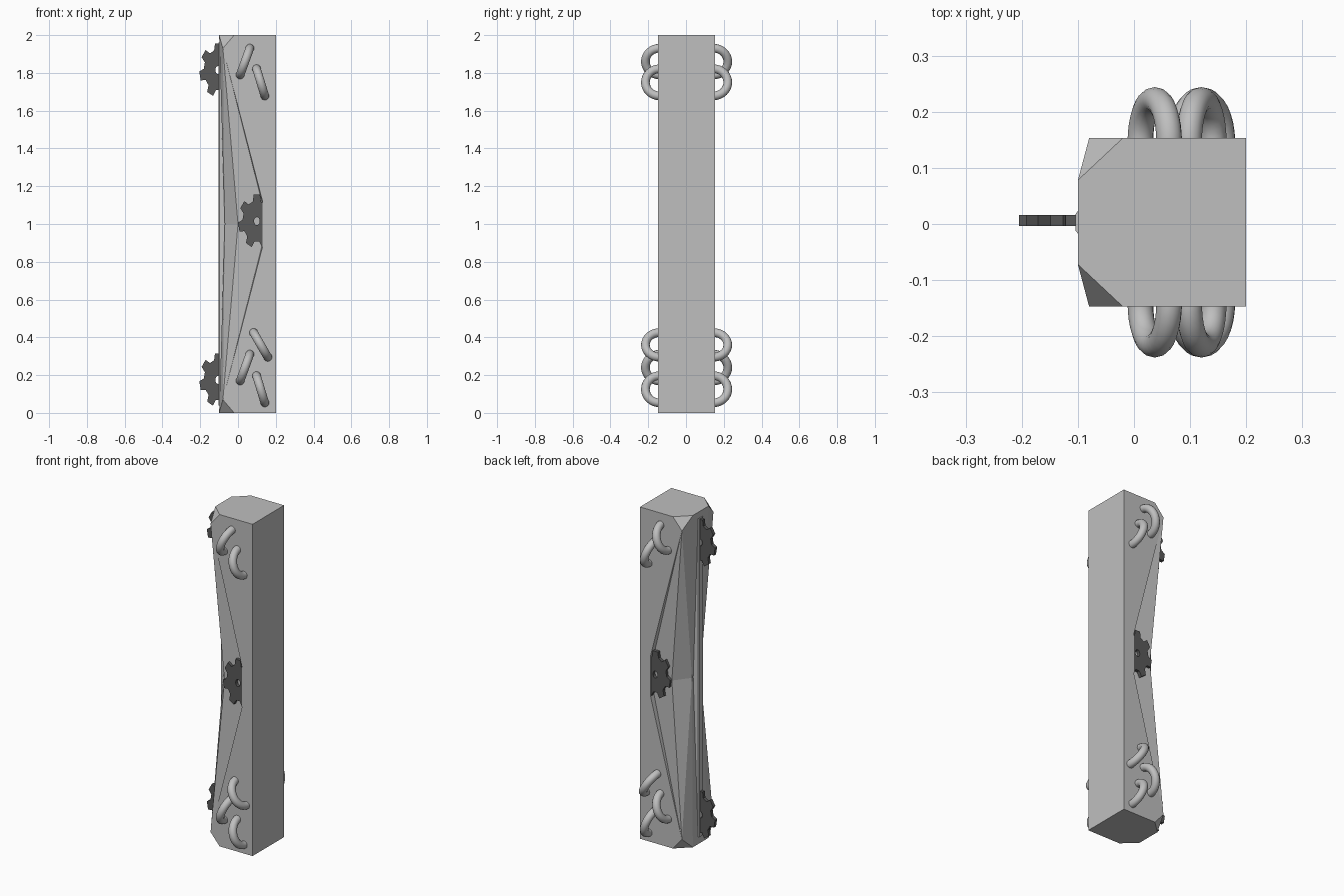
import bpy
import bmesh
from math import sin, cos, pi, radians
from mathutils import Matrix, Vector

if "Cube" in bpy.data.objects:
    bpy.data.objects.remove(bpy.data.objects["Cube"])

Y0 = 0.003   # centre line of the post in depth


def material(name, value):
    mat = bpy.data.materials.new(name)
    mat.use_nodes = True
    colour = (value, value, value, 1)
    mat.diffuse_color = colour
    mat.node_tree.nodes["Principled BSDF"].inputs["Base Color"].default_value = colour
    return mat


STONE = material("light grey", 0.52)
DARK = material("dark grey", 0.10)


def make_object(name, bm, mat, location):
    bmesh.ops.recalc_face_normals(bm, faces=bm.faces)
    mesh = bpy.data.meshes.new(name)
    bm.to_mesh(mesh)
    bm.free()
    mesh.materials.append(mat)
    obj = bpy.data.objects.new(name, mesh)
    obj.location = location
    bpy.context.collection.objects.link(obj)
    return obj


def build_post():
    """Quarter of the carved post, mirrored in depth and height."""
    points = {
        "back_mid": (0.2, 0, 0), "back_top": (0.2, 0, 1),
        "side_mid": (0.2, 0.15, 0), "side_top": (0.2, 0.15, 1),
        "cut_top": (-0.02, 0.15, 1), "corner": (-0.08, 0.15, 0.93),
        "lip_top": (0.13, 0.15, 0.12), "lip_mid": (0.13, 0.15, 0),
        "step_top": (0.127, 0.122, 0.115), "step_mid": (0.127, 0.122, 0),
        "ridge": (0, 0.132, 0),
        "face_top": (-0.1, 0.075, 1), "face_mid": (-0.07, 0.04, 0),
        "centre_top": (-0.1, 0, 1), "centre_mid": (-0.07, 0, 0),
    }
    faces = [
        "back_mid side_mid side_top back_top",
        "side_mid lip_mid lip_top corner cut_top side_top",
        "back_top side_top cut_top face_top centre_top",
        "cut_top corner face_top",
        "lip_mid step_mid step_top lip_top",
        "lip_top step_top corner",
        "step_mid ridge corner step_top",
        "ridge face_mid corner",
        "face_mid face_top corner",
        "face_mid centre_mid centre_top face_top",
    ]
    bm = bmesh.new()
    verts = {key: bm.verts.new(co) for key, co in points.items()}
    for face in faces:
        bm.faces.new([verts[key] for key in face.split()])
    for axis in (Vector((1, -1, 1)), Vector((1, 1, -1))):
        copy = bmesh.ops.duplicate(bm, geom=bm.verts[:] + bm.edges[:] + bm.faces[:])["geom"]
        for v in copy:
            if isinstance(v, bmesh.types.BMVert):
                v.co = v.co * axis
        bmesh.ops.remove_doubles(bm, verts=bm.verts, dist=0.0001)
    bmesh.ops.recalc_face_normals(bm, faces=bm.faces)
    bmesh.ops.dissolve_limit(bm, angle_limit=0.002, verts=bm.verts, edges=bm.edges)
    make_object("post", bm, STONE, (0, Y0, 1))


def build_rail():
    """Tapered strip running up the carved face."""
    bm = bmesh.new()
    profile = [(-0.06, -0.03), (-0.098, -0.023), (-0.104, -0.015),
               (-0.104, 0.015), (-0.098, 0.023), (-0.06, 0.03)]
    base = bm.faces.new([bm.verts.new((x, y, -0.96)) for x, y in profile])
    top = bmesh.ops.extrude_face_region(bm, geom=[base])["geom"]
    bmesh.ops.translate(bm, vec=(0, 0, 1.92),
                        verts=[g for g in top if isinstance(g, bmesh.types.BMVert)])
    make_object("rail", bm, STONE, (0, Y0, 1))


def build_gear(name, location, teeth=7, rx=0.1, rz=0.142, depth=0.02):
    """Toothed oval disc with a round centre hole, lying in the x-z plane."""
    bm = bmesh.new()
    rings = []
    for y in (-depth / 2, depth / 2):
        outer, inner = [], []
        for t in range(teeth):
            for offset, r in ((-0.32, 0.76), (-0.19, 1), (0.19, 1), (0.32, 0.76)):
                a = pi / 2 + (t + offset) * 2 * pi / teeth
                outer.append(bm.verts.new((rx * r * cos(a), y, rz * r * sin(a))))
                inner.append(bm.verts.new((rx * 0.15 * cos(a), y, rz * 0.15 * sin(a))))
        rings.append((outer, inner))
    (fo, fi), (bo, bi) = rings
    n = len(fo)
    for first, second in ((fo, fi), (bi, bo), (bo, fo), (fi, bi)):
        for i in range(n):
            j = (i + 1) % n
            bm.faces.new((first[i], first[j], second[j], second[i]))
    make_object(name, bm, DARK, location)


def build_link(name, x, y, z, tilt):
    """Chain link standing half out of the side of the post."""
    bpy.ops.mesh.primitive_torus_add(
        major_radius=0.075, minor_radius=0.023, major_segments=32, minor_segments=14,
        location=(x, y, z), rotation=(0, radians(90 + tilt), 0))
    link = bpy.context.object
    link.name = name
    link.data.materials.append(STONE)
    bpy.ops.object.shade_smooth_by_angle(angle=radians(60))


build_post()
build_rail()

# Gears on the rail and in the side recesses
build_gear("upper_rail_gear", (-0.105, Y0 + 0.003, 1.815))
build_gear("lower_rail_gear", (-0.105, Y0 + 0.003, 0.175))
for label, side in (("front", -1), ("rear", 1)):
    build_gear(label + "_gear", (0.1, Y0 + side * 0.137, 1.015))

# Chain links: x, height and lean
LINKS = [(0.037, 1.86, 20), (0.12, 1.75, -17),
         (0.12, 0.36, -30), (0.037, 0.24, 20), (0.12, 0.125, -17)]
for label, side in (("front", -1), ("rear", 1)):
    for i, (x, z, tilt) in enumerate(LINKS):
        build_link(f"{label}_chain_link_{i + 1}", x, Y0 + side * 0.143, z, tilt)
